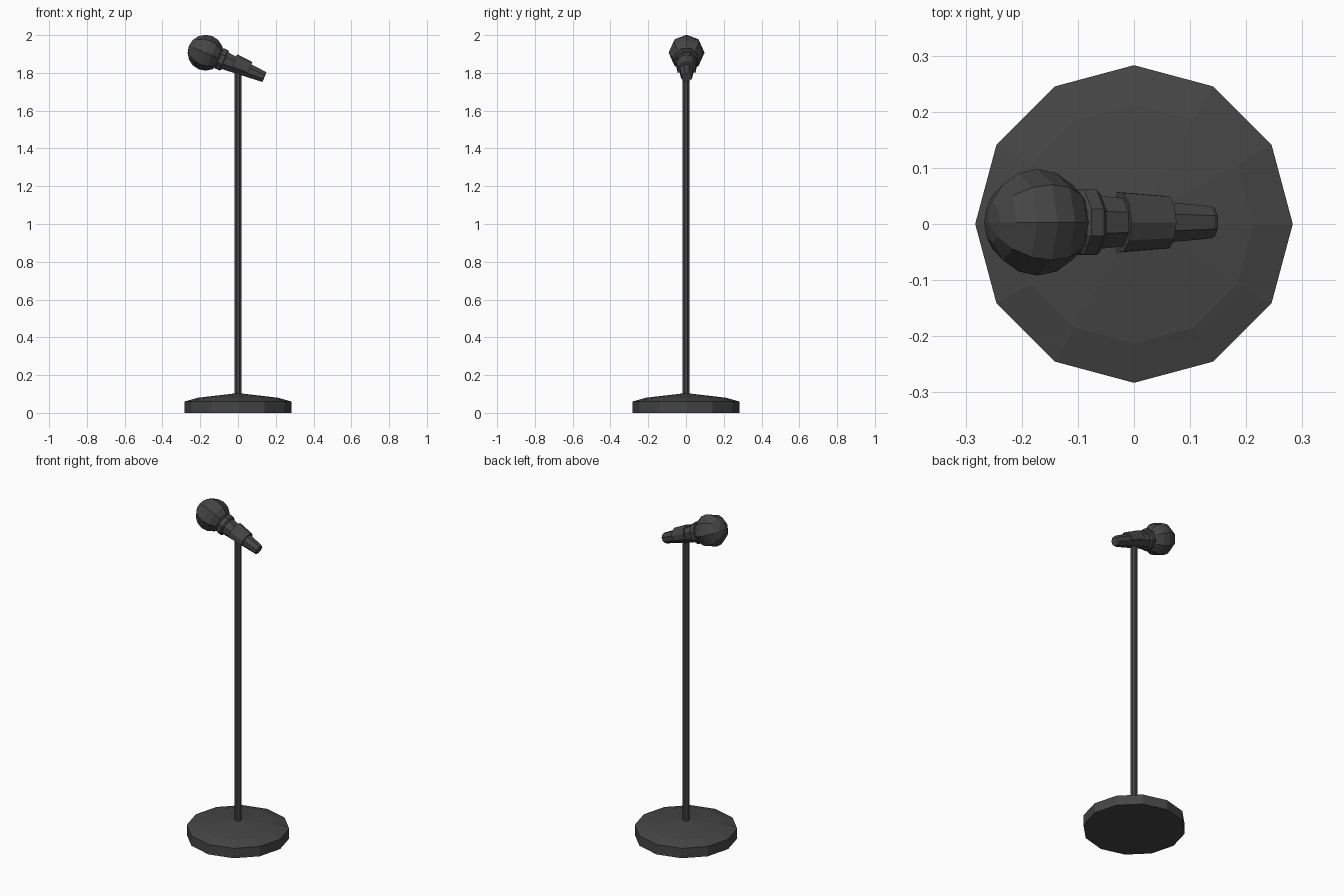
import bpy, bmesh
from math import sin, cos, pi, radians
from mathutils import Matrix, Vector

if "Cube" in bpy.data.objects:
    bpy.data.objects.remove(bpy.data.objects["Cube"])

mat = bpy.data.materials.new("dark_grey")
mat.diffuse_color = (0.06, 0.06, 0.06, 1)
mat.use_nodes = True
mat.node_tree.nodes["Principled BSDF"].inputs["Base Color"].default_value = mat.diffuse_color


def make(name, bm, matrix=Matrix()):
    bmesh.ops.remove_doubles(bm, verts=bm.verts, dist=1e-5)
    bmesh.ops.recalc_face_normals(bm, faces=bm.faces)
    bm.transform(matrix)
    me = bpy.data.meshes.new(name)
    bm.to_mesh(me)
    bm.free()
    me.materials.append(mat)
    ob = bpy.data.objects.new(name, me)
    bpy.context.collection.objects.link(ob)
    return ob


def lathe(name, profile, sides, matrix=Matrix(), phase=0.0):
    """Revolve (radius, height) points about z; open ends are capped."""
    bm = bmesh.new()
    rings = []
    for r, z in profile:
        if r < 1e-6:
            rings.append([bm.verts.new((0, 0, z))] * sides)
        else:
            rings.append([bm.verts.new((r * cos(a), r * sin(a), z))
                          for a in (phase + 2 * pi * i / sides for i in range(sides))])
    for a, b in zip(rings, rings[1:]):
        for i in range(sides):
            j = (i + 1) % sides
            bm.faces.new(list(dict.fromkeys((a[i], a[j], b[j], b[i]))))
    for ring in (rings[0], rings[-1]):
        if ring[0] is not ring[1]:
            bm.faces.new(ring)
    return make(name, bm, matrix)


# Stand
lathe("base", [(0.283, 0), (0.283, 0.06), (0.213, 0.08), (0, 0.105)], 12)
lathe("pole", [(0.02, 0.09), (0.02, 1.80)], 8, phase=pi / 8)

# Microphone frame: local z runs from the head centre to the tail, local x points up
tilt = radians(22.5)
mic = (Matrix.Translation((-0.172, 0.003, 1.907))
       @ Matrix.Rotation(pi / 2 + tilt, 4, 'Y'))
R = 0.095
lathe("head", [(R * sin(pi * i / 8), -R * cos(pi * i / 8)) for i in range(9)], 8, mic)
lathe("collar", [(0.056, 0.074), (0.063, 0.08), (0.063, 0.104), (0.056, 0.112)],
      8, mic, pi / 8)
lathe("handle", [(0.053, 0.09), (0.031, 0.33), (0.027, 0.338)], 8, mic, pi / 8)

# Clip: a tapered open ring cradling the handle from below
bm = bmesh.new()
sections = []
angles = [radians(75 + 210 * i / 6) for i in range(7)]
for a in angles:
    sections.append([bm.verts.new((r * cos(a), r * sin(a), t)) for r, t in
                     ((0.042, 0.158), (0.056, 0.158), (0.049, 0.248), (0.034, 0.248))])
for a, b in zip(sections, sections[1:]):
    for i in range(4):
        j = (i + 1) % 4
        bm.faces.new((a[i], a[j], b[j], b[i]))
bm.faces.new(sections[0])
bm.faces.new(sections[-1])
make("clip", bm, mic)
